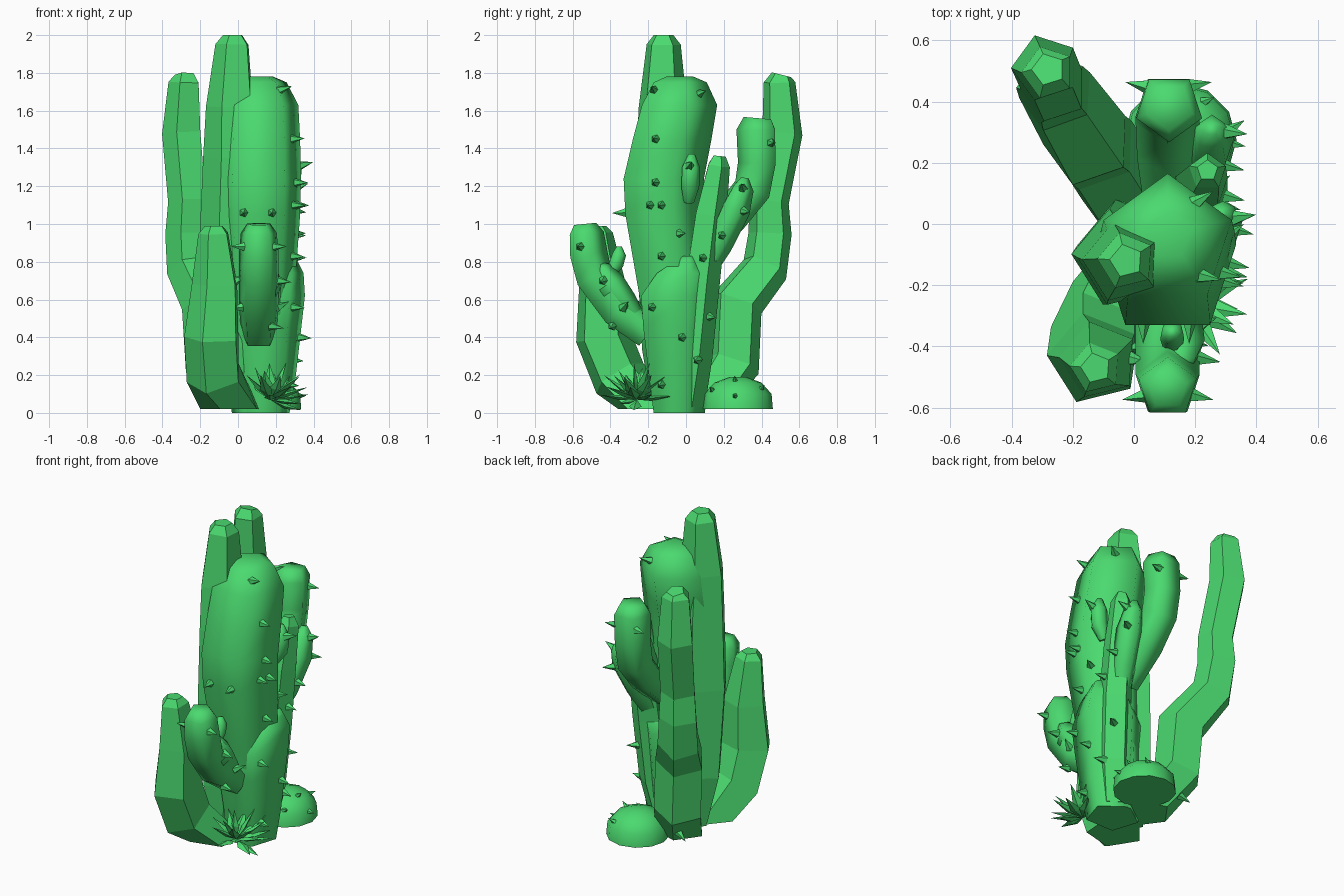
import bpy, random
from math import sin, cos, pi, radians
from mathutils import Vector
from mathutils.bvhtree import BVHTree

if "Cube" in bpy.data.objects:
    bpy.data.objects.remove(bpy.data.objects["Cube"])

random.seed(4)
green = bpy.data.materials.new("green")
green.diffuse_color = (0.07, 0.7, 0.16, 1)
green.use_nodes = True
green.node_tree.nodes["Principled BSDF"].inputs["Base Color"].default_value = green.diffuse_color
solid_v, solid_f = [], []          # collected body surfaces, used to seat the spines


def add_mesh(name, verts, faces, smooth=False):
    me = bpy.data.meshes.new(name)
    me.from_pydata([tuple(v) for v in verts], [], faces)
    me.materials.append(green)
    ob = bpy.data.objects.new(name, me)
    bpy.context.collection.objects.link(ob)
    if smooth:
        bpy.ops.object.select_all(action='DESELECT')
        bpy.context.view_layer.objects.active = ob
        ob.select_set(True)
        bpy.ops.object.shade_smooth_by_angle(angle=radians(76))
    return ob


def stem(name, rings, phase=90, sides=5, tilt=True, smooth=True):
    """Skin a path of (x, y, z, radius) rings; a ring on the ground stays level."""
    verts, faces = [], []
    pts = [Vector(r[:3]) for r in rings]
    n = len(rings)
    for i, r in enumerate(rings):
        t = pts[min(i + 1, n - 1)] - pts[max(i - 1, 0)]
        if not tilt or r[2] < 0.05:
            t = Vector((0, 0, 1))
        q = Vector((0, 0, 1)).rotation_difference(t)
        for k in range(sides):
            a = radians(phase) + 2 * pi * k / sides
            verts.append(pts[i] + q @ Vector((r[3] * cos(a), r[3] * sin(a), 0)))
    for i in range(n - 1):
        for k in range(sides):
            a, b = i * sides + k, i * sides + (k + 1) % sides
            faces.append((a, b, b + sides, a + sides))
    faces.append(tuple(reversed(range(sides))))
    faces.append(tuple(range((n - 1) * sides, n * sides)))
    off = len(solid_v)
    solid_v.extend(verts)
    solid_f.extend(tuple(j + off for j in f) for f in faces)
    return add_mesh(name, verts, faces, smooth)


# Main trunk and the wide lobe at its foot
stem("trunk", [(.11, -.05, 0, .15), (.11, -.05, .3, .18), (.11, -.09, .65, .2),
               (.11, -.135, 1.05, .23), (.11, -.14, 1.24, .235), (.11, -.095, 1.45, .23),
               (.11, -.055, 1.63, .22), (.11, -.045, 1.75, .155), (.11, -.04, 1.78, .08)], tilt=False)
stem("foot_lobe", [(.13, -.05, 0, .15), (.14, -.055, .2, .175), (.14, -.06, .45, .205),
                   (.145, -.06, .62, .22), (.19, -.02, .74, .165), (.255, .0, .81, .06),
                   (.265, .01, .83, .03)], tilt=False)

# Smooth side arms
stem("front_arm", [(.11, -.2, .42, .1), (.11, -.36, .54, .11), (.11, -.495, .72, .11),
                   (.11, -.525, .84, .11), (.11, -.535, .95, .1), (.11, -.54, 1.0, .065)])
stem("back_arm", [(.11, .06, .85, .08), (.11, .24, 1.03, .105), (.11, .36, 1.18, .11),
                  (.11, .385, 1.32, .11), (.115, .38, 1.5, .113), (.115, .385, 1.56, .08)], phase=270)
stem("back_side_arm", [(.18, .08, .72, .055), (.22, .17, .89, .075), (.25, .26, 1.08, .082),
                       (.255, .3, 1.19, .06), (.255, .31, 1.245, .022)])
stem("right_arm", [(.14, 0, .03, .1), (.19, .04, .3, .1), (.21, .08, .7, .1),
                   (.22, .125, 1.05, .09), (.24, .17, 1.31, .063), (.24, .175, 1.36, .035)],
     smooth=False)

# Small buds
stem("trunk_bud", [(.24, .015, 1.12, .03), (.28, .02, 1.2, .05), (.29, .025, 1.3, .05),
                   (.285, .03, 1.37, .018)], sides=7)
stem("arm_bud", [(.125, -.4, .74, .03), (.125, -.37, .79, .04), (.125, -.355, .84, .038),
                 (.125, -.355, .88, .015)], sides=7)
stem("front_side_bud", [(.13, -.26, .49, .05), (.15, -.33, .58, .075), (.155, -.4, .68, .08),
                        (.15, -.45, .76, .055), (.15, -.465, .79, .02)])

# Faceted columns
stem("tall_column", [(.02, -.06, .02, .13), (-.02, -.08, .35, .165), (-.04, -.11, .9, .165),
                     (-.03, -.12, 1.35, .155), (-.035, -.125, 1.62, .135),
                     (-.025, -.12, 1.95, .095), (-.025, -.12, 2.0, .055)], phase=104, smooth=False)
stem("back_column", [(-.02, .08, .02, .15), (-.13, .25, .26, .15), (-.15, .265, .58, .15),
                     (-.25, .42, .77, .13), (-.265, .445, .95, .12), (-.26, .44, 1.12, .11),
                     (-.29, .51, 1.48, .112), (-.28, .495, 1.75, .088), (-.28, .505, 1.79, .055)],
     phase=108, smooth=False)
stem("front_column", [(-.03, -.2, .02, .17), (-.12, -.355, .19, .155), (-.13, -.44, .4, .155),
                      (-.115, -.445, .68, .13), (-.125, -.47, .95, .085), (-.125, -.47, .99, .05)],
     phase=104, smooth=False)

# Little round cactus behind
stem("round_cactus", [(.15, .275, .02, .185), (.15, .275, .1, .178), (.15, .275, .16, .125),
                      (.15, .275, .19, .045)], sides=12, tilt=False)


# Spines: five-sided cones seated where a ray meets the plant
tree = BVHTree.FromPolygons(solid_v, solid_f)
sv, sf = [], []


def spine(origin, direction, length=.07, radius=.027):
    hit, nrm, _, _ = tree.ray_cast(Vector(origin), Vector(direction))
    if hit is None:
        return
    d = (nrm - Vector(direction) * .6).normalized()
    q = d.to_track_quat('Z', 'Y')
    o = len(sv)
    for k in range(5):
        a = 2 * pi * k / 5
        sv.append(hit - d * .01 + q @ Vector((radius * cos(a), radius * sin(a), 0)))
    sv.append(hit + d * length)
    sf.extend((o + k, o + (k + 1) % 5, o + 5) for k in range(5))
    sf.append((o + 4, o + 3, o + 2, o + 1, o))


right_yz = [(-.17, 1.71), (.07, 1.69), (-.16, 1.45), (-.16, 1.22), (-.19, 1.1), (-.13, 1.1),
            (-.13, .83), (-.04, .95), (.02, 1.31), (-.18, .56), (-.02, .4), (.12, .51),
            (.06, .28), (-.13, .15), (.09, .82), (.19, .94), (.3, 1.07), (.3, 1.19),
            (.45, 1.43), (-.56, .88), (-.44, .7), (-.33, .56), (-.39, .46)]
for y, z in right_yz:
    spine((2, y, z), (-1, 0, 0))
for y, z in [(.26, .17), (.26, .09), (.14, .12), (.4, .13)]:     # on the round cactus
    spine((2, y, z), (-1, 0, 0), .04, .018)
for x, y, z in [(-.05, .45, 1.43), (-.02, -.56, .88), (-.02, -.44, .7),
                (.0, -.4, .56), (-2, .26, .1)]:                  # left side of the arms
    spine((x, y, z), (1, 0, 0))
for x in (.03, .18):
    spine((x, -2, 1.06), (0, 1, 0))
add_mesh("spines", sv, sf)

# Leaf rosette in front, leaning outwards to the right
lean = Vector((0, 0, 1)).rotation_difference(Vector((.55, -.1, 1)))
lv, lf = [], []
c = Vector((.17, -.26, .07))
for i in range(20):
    a = 2 * pi * i * .382 + random.uniform(-.2, .2)
    el = radians(5 + 65 * i / 20)
    d = lean @ Vector((cos(a) * cos(el), sin(a) * cos(el), sin(el)))
    side = d.cross(Vector((0, 0, 1))).normalized()
    up = side.cross(d)
    mid, o = c + d * .09, len(lv)
    lv += [c, mid + side * .033, mid + up * .014, mid - side * .033, mid - up * .014,
           c + d * random.uniform(.18, .23)]
    for k in range(4):
        p, n = o + 1 + k, o + 1 + (k + 1) % 4
        lf += [(o, n, p), (p, n, o + 5)]
for v in lv:
    v.z = max(v.z, .015)
add_mesh("leaf_rosette", lv, lf)
